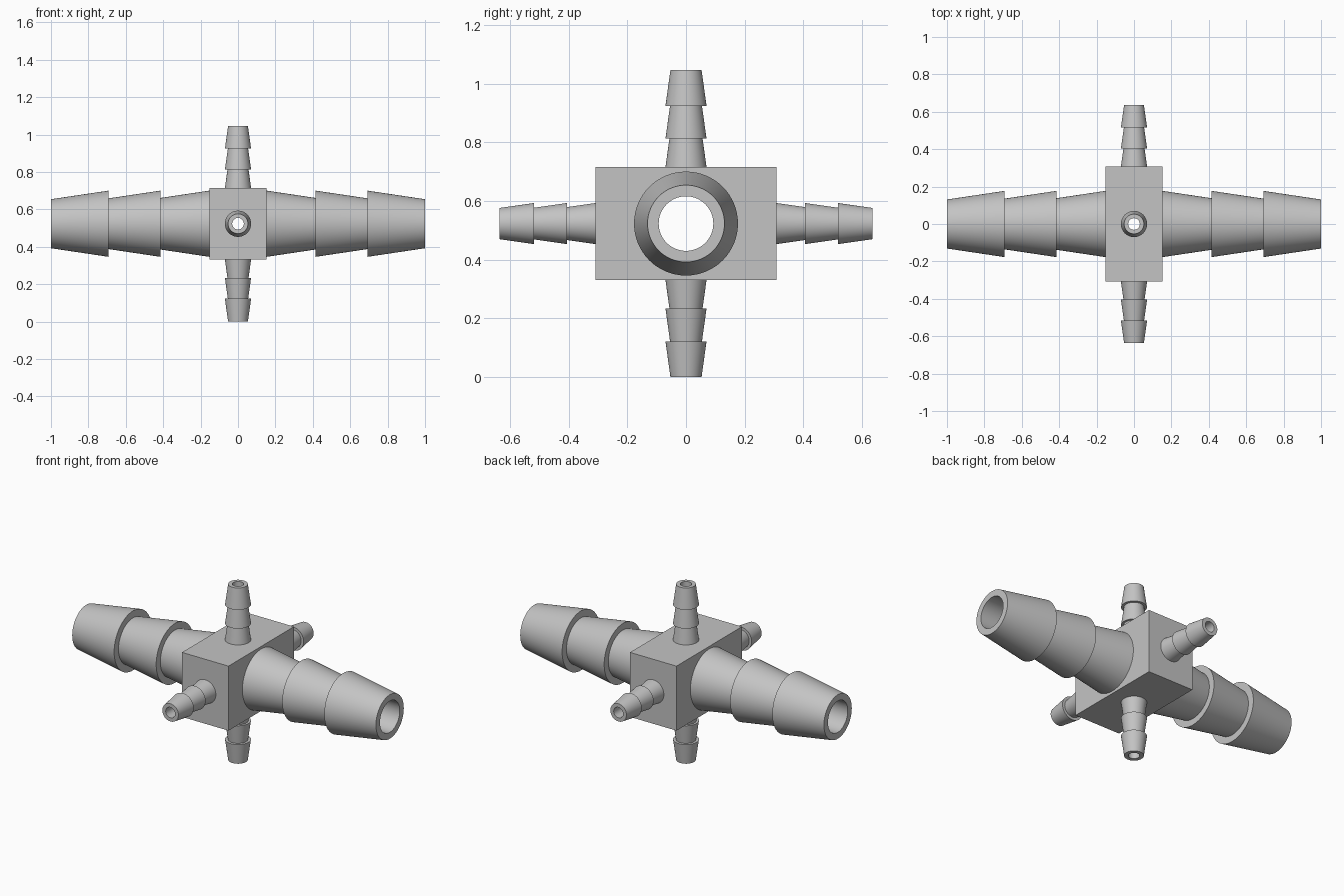
import bpy, bmesh, math
from mathutils import Matrix, Vector

cube = bpy.data.objects.get("Cube")
if cube:
    bpy.data.objects.remove(cube, do_unlink=True)

CENTRE = Vector((0, 0, 0.523))
HALF = Vector((0.153, 0.308, 0.192))
SIDES = 64

grey = bpy.data.materials.new("grey plastic")
grey.use_nodes = True
colour = (0.55, 0.55, 0.55, 1)
grey.diffuse_color = colour
grey.node_tree.nodes["Principled BSDF"].inputs["Base Color"].default_value = colour


def make_object(name, bm):
    bmesh.ops.recalc_face_normals(bm, faces=bm.faces)
    mesh = bpy.data.meshes.new(name)
    bm.to_mesh(mesh)
    bm.free()
    mesh.materials.append(grey)
    obj = bpy.data.objects.new(name, mesh)
    bpy.context.collection.objects.link(obj)
    return obj


def activate(obj):
    bpy.ops.object.select_all(action='DESELECT')
    obj.select_set(True)
    bpy.context.view_layer.objects.active = obj


def placement(direction):
    """Turn local +z to the given direction, at the centre of the fitting."""
    turn = Vector(direction).to_track_quat('Z', 'Y').to_matrix().to_4x4()
    return Matrix.Translation(CENTRE) @ turn


def barbed_tube(name, direction, stations, wide, tip, bore):
    """Hollow stem; stations run from the block face to the open end."""
    slope = (wide - tip) / (stations[-1] - stations[-2])
    profile = [(bore, stations[0])]
    for low, high in zip(stations, stations[1:]):
        profile += [(wide, low), (wide - slope * (high - low), high)]
    profile.append((bore, stations[-1]))
    bm = bmesh.new()
    verts = [bm.verts.new((r, 0, h)) for r, h in profile]
    edges = [bm.edges.new((v, verts[i - 1])) for i, v in enumerate(verts)]
    bmesh.ops.spin(bm, geom=verts + edges, cent=(0, 0, 0), axis=(0, 0, 1),
                   angle=2 * math.pi, steps=SIDES)
    bmesh.ops.remove_doubles(bm, verts=bm.verts, dist=0.0001)
    bmesh.ops.transform(bm, matrix=placement(direction), verts=bm.verts)
    obj = make_object(name, bm)
    activate(obj)
    bpy.ops.object.shade_smooth_by_angle(angle=math.radians(30))


# Central block
bm = bmesh.new()
bmesh.ops.create_cube(bm, size=2)
bmesh.ops.scale(bm, vec=HALF, verts=bm.verts)
bmesh.ops.translate(bm, vec=CENTRE, verts=bm.verts)
block = make_object("central_block", bm)

# Crossing bores cut through the block
LARGE_BORE, SMALL_BORE = 0.093, 0.031
for axis, radius in (((1, 0, 0), LARGE_BORE), ((0, 1, 0), SMALL_BORE),
                     ((0, 0, 1), SMALL_BORE)):
    bm = bmesh.new()
    bmesh.ops.create_cone(bm, cap_ends=True, segments=SIDES, radius1=radius,
                          radius2=radius, depth=1, matrix=placement(axis))
    cutter = make_object("bore_cutter", bm)
    cutter.hide_render = True
    cut = block.modifiers.new("bore", 'BOOLEAN')
    cut.operation = 'DIFFERENCE'
    cut.solver = 'EXACT'
    cut.object = cutter
    activate(block)
    bpy.ops.object.modifier_apply(modifier=cut.name)
    bpy.data.objects.remove(cutter, do_unlink=True)
activate(block)
bpy.ops.object.shade_smooth_by_angle(angle=math.radians(30))

# Large hose barbs left and right
for side, sign in (("left", 1), ("right", -1)):
    barbed_tube(side + "_large_barb", (sign, 0, 0),
                (HALF.x, 0.415, 0.692, 1.0), 0.177, 0.131, LARGE_BORE)

# Small hose barbs front, back, top and bottom
for side, sign in (("back", 1), ("front", -1)):
    barbed_tube(side + "_small_barb", (0, sign, 0),
                (HALF.y, 0.405, 0.517, 0.636), 0.07, 0.053, SMALL_BORE)
for side, sign in (("top", 1), ("bottom", -1)):
    barbed_tube(side + "_small_barb", (0, 0, sign),
                (HALF.z, 0.289, 0.401, 0.523), 0.07, 0.053, SMALL_BORE)
